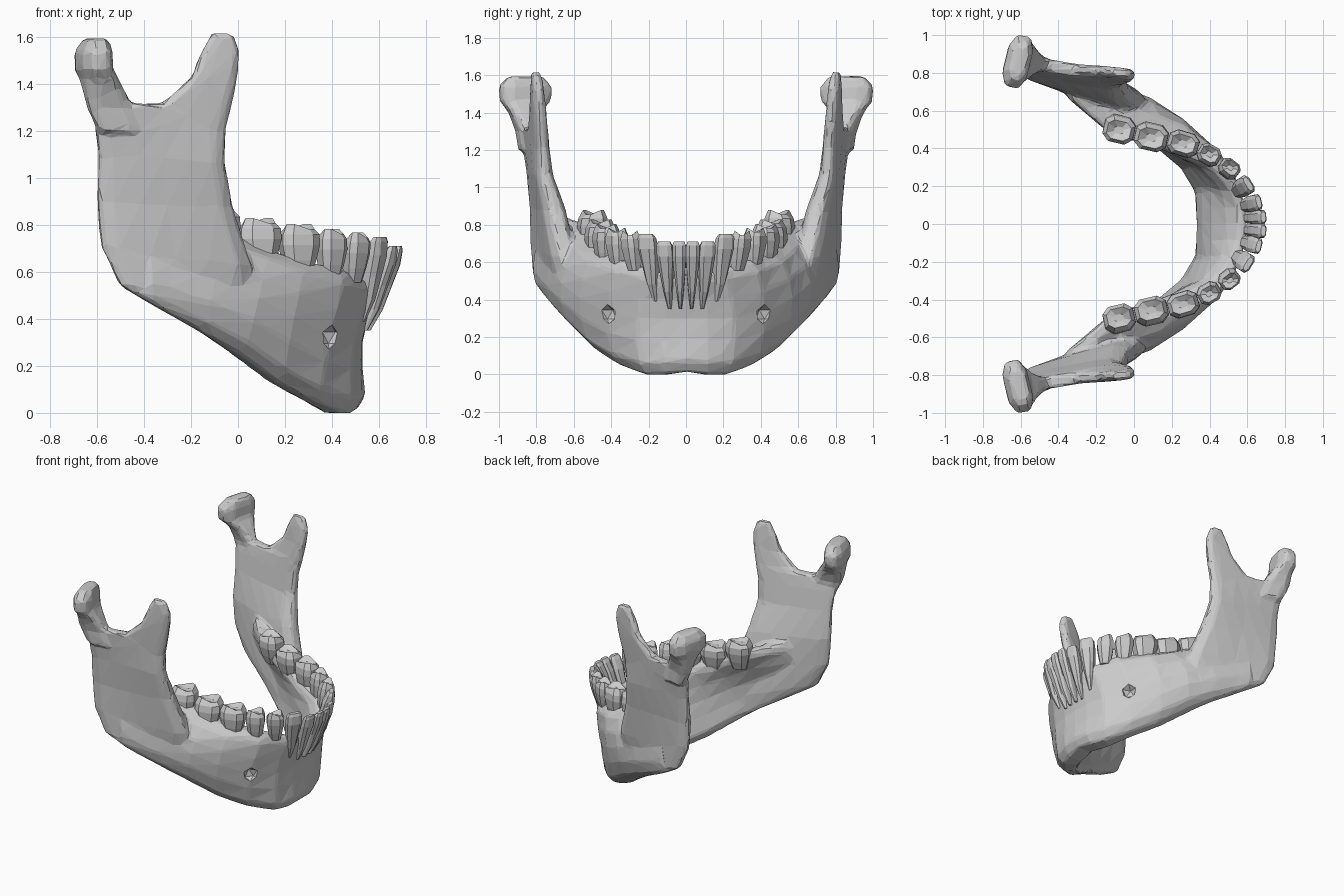
import bpy, bmesh
from math import sin, cos, pi, radians
from mathutils import Vector

if "Cube" in bpy.data.objects:
    bpy.data.objects.remove(bpy.data.objects["Cube"])


def loft(bm, rings):
    """Closed skin through a list of equal-length rings."""
    rows = [[bm.verts.new(p) for p in r] for r in rings]
    n = len(rows[0])
    for a, b in zip(rows, rows[1:]):
        for i in range(n):
            bm.faces.new((a[i], a[(i + 1) % n], b[(i + 1) % n], b[i]))
    bm.faces.new(rows[0][::-1])
    bm.faces.new(rows[-1])


def plate(p0, p1, p2, ang, t0, t2):
    """Flat section around a curved spine p0-p1-p2, thickened along ang."""
    p0, p1, p2 = Vector(p0), Vector(p1), Vector(p2)
    n = Vector((cos(radians(ang)), sin(radians(ang)), 0))
    side = []
    for s, w in ((0, .45), (.1, .9), (.3, 1), (.5, 1), (.7, 1), (.9, .9), (1, .45)):
        c = p0 * (1 - s) * (1 - 2 * s) + p1 * 4 * s * (1 - s) + p2 * s * (2 * s - 1)
        side.append((c, n * w * (t0 + (t2 - t0) * s)))
    return [c + o for c, o in side] + [c - o for c, o in reversed(side)]


def oval(c, hx, hy, ang, n=8, bump=0):
    """Rounded-square ring, local x turned to ang."""
    a, pts = radians(ang), []
    for i in range(n):
        t = 2 * pi * (i + .5) / n
        u = hx * (abs(cos(t)) ** .7) * (1 if cos(t) > 0 else -1)
        v = hy * (abs(sin(t)) ** .7) * (1 if sin(t) > 0 else -1)
        z = bump * (1 if i % 4 in (0, 1) else -.6)
        pts.append(Vector((c[0] + u * cos(a) - v * sin(a),
                           c[1] + u * sin(a) + v * cos(a), c[2] + z)))
    return pts


def flip(rings):
    return [[Vector((p.x, -p.y, p.z)) for p in r] for r in rings]


def make(name, bm):
    bmesh.ops.recalc_face_normals(bm, faces=bm.faces)
    me = bpy.data.meshes.new(name)
    bm.to_mesh(me)
    bm.free()
    ob = bpy.data.objects.new(name, me)
    bpy.context.collection.objects.link(ob)
    return ob


# Body of the jaw: sections from chin to angle (bottom, middle, top, facing, thickness)
body = [plate(*s) for s in (
    ((.455, 0, .015), (.445, 0, .3), (.58, 0, .54), 0, .12, .05),
    ((.44, .1, .0), (.443, .1, .3), (.57, .09, .54), 10, .12, .05),
    ((.405, .20, .0), (.428, .22, .3), (.535, .19, .56), 27, .105, .05),
    ((.30, .33, .05), (.34, .365, .33), (.43, .325, .61), 45, .085, .07),
    ((.15, .45, .13), (.19, .495, .41), (.25, .42, .65), 57, .085, .095),
    ((.00, .56, .24), (.045, .59, .49), (.09, .465, .70), 62, .08, .10),
    ((-.15, .66, .34), (-.13, .67, .56), (-.09, .50, .79), 70, .055, .09),
    ((-.38, .77, .47), (-.38, .77, .63), (-.32, .68, .85), 74, .04, .05))]
bm = bmesh.new()
loft(bm, flip(body[:0:-1]) + body)

# Ramus: sections from the lower border up (back edge, front edge, thickness)
levels = (((-.38, .775, .47), (.0, .57, .26), .035, .05),
          ((-.5, .80, .54), (.06, .58, .42), .04, .08),
          ((-.585, .81, .71), (.055, .635, .62), .04, .08),
          ((-.60, .81, .90), (-.025, .69, .87), .04, .075),
          ((-.595, .83, 1.1), (-.06, .75, 1.07), .035, .055),
          ((-.61, .855, 1.24), (-.05, .76, 1.22), .035, .045),
          ((-.58, .865, 1.32), (-.04, .765, 1.31), .03, .04))
# Coronoid process: the front prong
prong = (((-.45, .83, 1.22), (-.05, .76, 1.22), .03, .045),
         ((-.29, .82, 1.35), (-.02, .77, 1.35), .03, .04),
         ((-.2, .815, 1.43), (-.003, .775, 1.43), .03, .037),
         ((-.155, .81, 1.54), (.005, .785, 1.53), .028, .033),
         ((-.11, .81, 1.62), (-.02, .795, 1.615), .025, .025))
# Condyle: the back prong, spreading into a crosswise head
head = [oval((x, y, z), hx, hy, -14) for x, y, z, hx, hy in (
    (-.50, .85, 1.2, .10, .04), (-.545, .86, 1.30, .105, .045),
    (-.575, .865, 1.38, .09, .075), (-.595, .86, 1.43, .075, .115),
    (-.615, .86, 1.46, .072, .145), (-.615, .86, 1.54, .07, .15),
    (-.605, .86, 1.595, .045, .10))]
for data in (levels, prong):
    rings = [plate(b, (Vector(b) + Vector(f)) / 2, f, 78, t0, t2) for b, f, t0, t2 in data]
    loft(bm, rings)
    loft(bm, flip(rings))
loft(bm, head)
loft(bm, flip(head))
jaw = make("jaw_bone", bm)

# Small nerve openings on either side of the chin
bm = bmesh.new()
for s in (1, -1):
    r = bmesh.ops.create_icosphere(bm, subdivisions=1, radius=.055)
    bmesh.ops.translate(bm, verts=r["verts"], vec=(.40, .42 * s, .32))
cutter = make("opening_cutter", bm)
cutter.hide_render = True

# Fuse the bone and reduce it to irregular flat facets
m = jaw.modifiers.new("fuse", 'REMESH')
m.mode, m.voxel_size = 'VOXEL', .016
m = jaw.modifiers.new("soften", 'SMOOTH')
m.factor, m.iterations = .5, 6
m = jaw.modifiers.new("openings", 'BOOLEAN')
m.operation, m.object = 'DIFFERENCE', cutter
m = jaw.modifiers.new("facets", 'DECIMATE')
m.ratio = .05
bpy.context.view_layer.objects.active = jaw
jaw.select_set(True)
for m in list(jaw.modifiers):
    bpy.ops.object.modifier_apply(modifier=m.name)
bpy.data.objects.remove(cutter)
jaw.data.polygons.foreach_set("use_smooth", [False] * len(jaw.data.polygons))

# Teeth: x, y, top, width, depth, facing, outward lean
teeth = (("incisor_1", .685, .037, .71, .078, .075, 3, .085),
         ("incisor_2", .66, .117, .71, .09, .075, 14, .08),
         ("canine", .605, .212, .75, .108, .085, 32, .06),
         ("premolar_1", .51, .30, .755, .118, .10, 52, .035),
         ("premolar_2", .40, .37, .77, .13, .115, 60, .015),
         ("molar_1", .26, .425, .79, .175, .14, 73, .0),
         ("molar_2", .090, .455, .815, .185, .155, 77, -.02),
         ("molar_3", -.080, .495, .865, .175, .155, 77, -.02))
for name, x, y, top, w, d, ang, lean in teeth:
    out = Vector((cos(radians(ang)), sin(radians(ang)), 0))
    back = "molar" in name
    # height below top, width factor, depth factor
    if back:
        shape = [(-.2, .6, .6), (-.14, .82, .85), (-.075, 1, 1), (-.03, .98, .95),
                 (0, .75, .68), (-.014, .3, .25)]
    else:
        shape = [(-.36, .2, .5), (-.27, .5, 1), (-.17, .8, 1), (-.08, 1, 1),
                 (-.02, .97, .65), (0, .75, .35)]
    rings = []
    for dz, fw, fd in shape:
        c = Vector((x, y, top + dz)) + out * lean * dz / .22
        bump = .014 if back and dz == 0 else 0
        rings.append(oval(c, d * fd / 2, w * fw / 2, ang, 8, bump))
    for side, r in (("left", rings), ("right", flip(rings))):
        bm = bmesh.new()
        loft(bm, r)
        make(f"{name}_{side}", bm)
